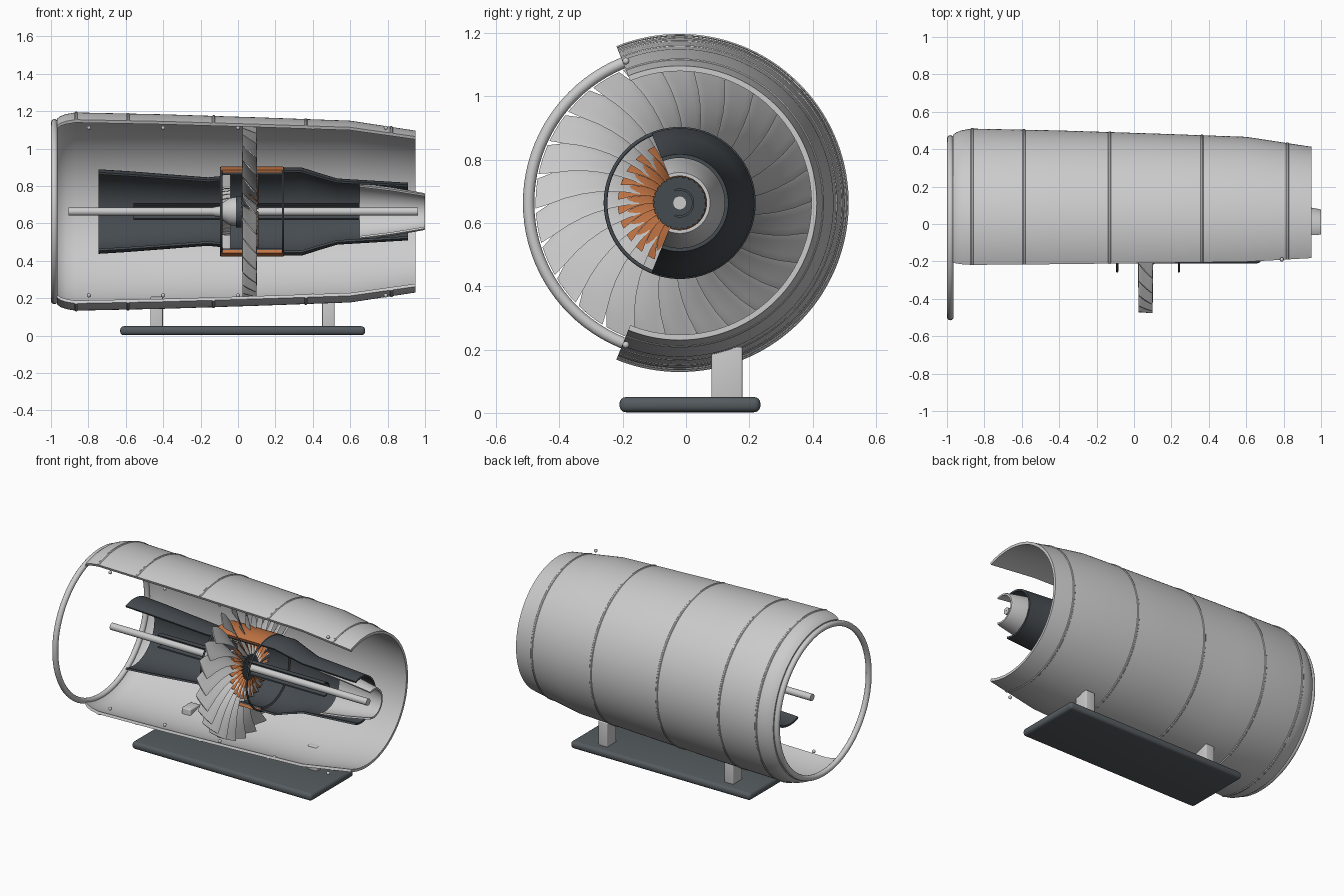
import bpy, bmesh, math
from math import sin, cos, radians, pi

if "Cube" in bpy.data.objects:
    bpy.data.objects.remove(bpy.data.objects["Cube"])

CY, CZ = -0.02, 0.663      # engine axis
CUT = 112                  # half angle of the cut-away shells


def material(name, col):
    m = bpy.data.materials.new(name)
    m.diffuse_color = (*col, 1)
    m.use_nodes = True
    m.node_tree.nodes["Principled BSDF"].inputs["Base Color"].default_value = m.diffuse_color
    return m


DARK = material("dark_metal", (0.06, 0.07, 0.08))
BASE = material("stand_metal", (0.09, 0.105, 0.115))
ORANGE = material("copper", (0.55, 0.18, 0.06))


def finish(name, bm, mat=None):
    bmesh.ops.recalc_face_normals(bm, faces=bm.faces)
    me = bpy.data.meshes.new(name)
    bm.to_mesh(me)
    bm.free()
    ob = bpy.data.objects.new(name, me)
    bpy.context.collection.objects.link(ob)
    if mat:
        me.materials.append(mat)
    bpy.ops.object.select_all(action='DESELECT')
    ob.select_set(True)
    bpy.context.view_layer.objects.active = ob
    bpy.ops.object.shade_smooth_by_angle(angle=radians(32))
    return ob


def polar(x, r, a):
    return (x, CY + r * cos(a), CZ + r * sin(a))


def lathe(name, loop, mat=None, half=180, steps=96):
    """Revolve a closed (x, r) section about the engine axis."""
    bm = bmesh.new()
    full = half >= 180
    count = steps if full else steps + 1
    rings = []
    for i in range(count):
        a = radians(-half + 2 * half * i / steps)
        rings.append([bm.verts.new(polar(x, r, a)) for x, r in loop])
    n = len(loop)
    for i in range(steps):
        p, q = rings[i], rings[(i + 1) % count]
        for j in range(n):
            k = (j + 1) % n
            bm.faces.new((p[j], p[k], q[k], q[j]))
    if not full:
        bm.faces.new(rings[0])
        bm.faces.new(rings[-1])
    return finish(name, bm, mat)


def shell(name, profile, thick, mat=None, half=CUT, steps=72):
    inner = [(x, r - thick) for x, r in reversed(profile)]
    return lathe(name, profile + inner, mat, half, steps)


def ring(name, x, major, minor, mat=None):
    loop = [(x + minor * cos(2 * pi * k / 12), major + minor * sin(2 * pi * k / 12))
            for k in range(12)]
    return lathe(name, loop, mat, 180, 96)


def solid(name, profile, mat=None, steps=48):
    return lathe(name, [(profile[0][0], 0.0005)] + profile + [(profile[-1][0], 0.0005)],
                 mat, 180, steps)


def blades(name, count, x, r0, r1, wide, deep, sweep, thick, mat=None, half=180):
    """Swept, twisted blades: wide = tangential chord, deep = axial chord (root, tip)."""
    bm = bmesh.new()
    rows, n = 9, 6
    for b in range(count):
        base = radians(-half + 2 * half * (b + 0.5) / count)
        prev = first = None
        for i in range(rows):
            t = i / (rows - 1)
            r = r0 + (r1 - r0) * t
            w = wide[0] + (wide[1] - wide[0]) * t
            d = deep[0] + (deep[1] - deep[0]) * t
            if i == rows - 1:
                w *= 0.85
            length = math.hypot(w, d)
            sec = []
            for k in range(2 * n):
                u = 0.5 * cos(pi * k / n)
                off = thick * 0.5 * sin(pi * k / n) + 0.1 * length * (0.25 - u * u)
                tang = u * w + off * d / length
                ax = u * d - off * w / length
                a = base + radians(sweep) * t ** 1.4 + tang / r
                sec.append(bm.verts.new(polar(x + ax, r, a)))
            if prev:
                for k in range(2 * n):
                    m = (k + 1) % (2 * n)
                    bm.faces.new((prev[k], prev[m], sec[m], sec[k]))
            else:
                first = sec
            prev = sec
        bm.faces.new(first)
        bm.faces.new(prev)
    return finish(name, bm, mat)


def box(name, x, y, z, bevel, mat=None):
    bm = bmesh.new()
    bmesh.ops.create_cube(bm, size=1)
    for v in bm.verts:
        v.co = [(l + h) / 2 + c * (h - l) for c, (l, h) in zip(v.co, (x, y, z))]
    bmesh.ops.bevel(bm, geom=bm.edges[:], offset=bevel, segments=4, profile=0.5,
                    affect='EDGES')
    return finish(name, bm, mat)


# Outer casing, its seam bands and the intake lip
casing = [(-0.968, 0.496), (-0.95, 0.510), (-0.92, 0.521), (-0.87, 0.53),
          (-0.4, 0.52), (0.1, 0.504), (0.6, 0.486), (0.948, 0.433)]
shell("outer_casing", casing, 0.017, steps=96)


def casing_radius(x):
    for (xa, ra), (xb, rb) in zip(casing, casing[1:]):
        if xa <= x <= xb:
            return ra + (rb - ra) * (x - xa) / (xb - xa)


for i, x in enumerate((-0.865, -0.588, -0.13, 0.363, 0.82)):
    r = casing_radius(x)
    shell(f"seam_band_{i}", [(x - 0.008, r), (x - 0.004, r + 0.004),
                             (x + 0.004, r + 0.004), (x + 0.008, r)], 0.008, steps=96)
ring("intake_lip", -0.982, 0.477, 0.018)

# Bolts along the cut edges
for i, x in enumerate((-0.797, -0.4, 0.0, 0.4, 0.79)):
    for side in (1, -1):
        bm = bmesh.new()
        bmesh.ops.create_uvsphere(bm, u_segments=12, v_segments=8, radius=0.011)
        bmesh.ops.translate(bm, verts=bm.verts, vec=(x, CY - 0.17, CZ + side * 0.448))
        finish(f"edge_bolt_{i}_{'top' if side > 0 else 'bottom'}", bm)

# Core casing with its copper combustor wrap and rings
shell("core_casing", [(-0.745, 0.226), (-0.6, 0.217), (-0.16, 0.183), (-0.09, 0.19),
                      (-0.08, 0.224), (0.235, 0.224), (0.24, 0.236), (0.34, 0.236),
                      (0.43, 0.207), (0.53, 0.177), (0.91, 0.154)], 0.012, DARK)
shell("copper_wrap", [(-0.09, 0.24), (0.24, 0.24)], 0.017, ORANGE)
for i, x in enumerate((-0.09, 0.24)):
    ring(f"core_ring_{i}", x, 0.234, 0.006, DARK)
shell("inner_sleeve", [(-0.56, 0.046), (0.65, 0.046)], 0.007, DARK, steps=36)
shell("exhaust_cone", [(0.65, 0.152), (0.82, 0.13), (0.99, 0.1), (1.0, 0.096)], 0.011)

# Shaft, hub and nose
solid("main_shaft", [(-0.905, 0.022), (0.962, 0.022)], steps=24)
solid("nose_cone", [(-0.13, 0.024), (-0.095, 0.03), (-0.09, 0.042), (-0.045, 0.072),
                    (-0.01, 0.078)])
solid("fan_hub", [(-0.012, 0.084), (0.1, 0.084)], DARK)

# Blade stages
blades("fan_blades", 26, 0.062, 0.08, 0.455, (0.02, 0.112), (0.085, 0.075), 17, 0.007)
blades("copper_blades", 26, 0.085, 0.08, 0.195, (0.02, 0.045), (0.05, 0.05), 12, 0.006,
       ORANGE)
blades("stator_vanes", 18, -0.065, 0.13, 0.213, (0.012, 0.014), (0.05, 0.05), 0, 0.006,
       None, CUT)

# Stand
box("base_plate", (-0.63, 0.68), (-0.21, 0.235), (0.002, 0.05), 0.02, BASE)
for name, x in (("front", -0.435), ("rear", 0.483)):
    box(f"{name}_leg", (x - 0.033, x + 0.033), (0.08, 0.178), (0.045, 0.208), 0.006)
